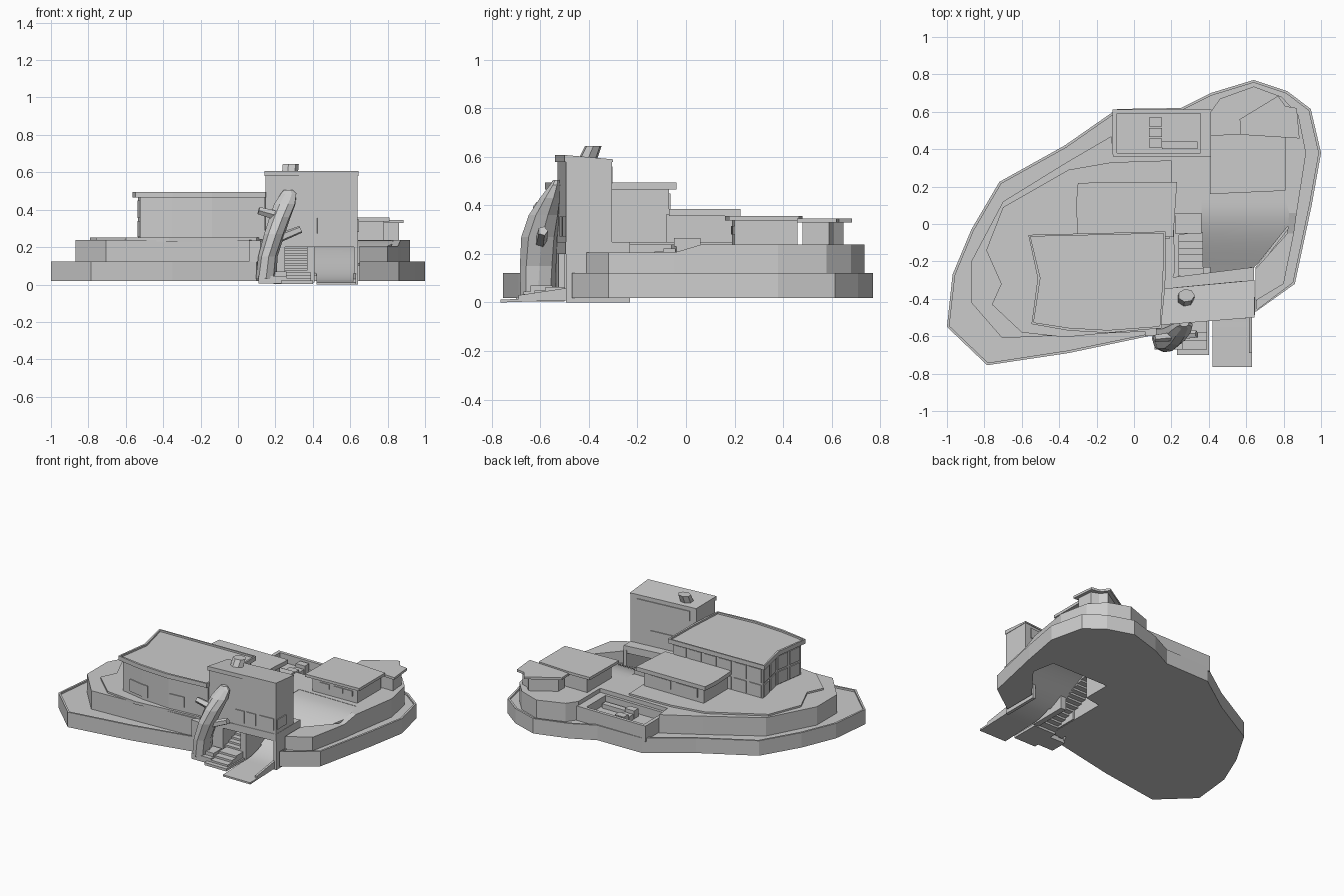
import bpy, bmesh, math
from mathutils import Vector

if "Cube" in bpy.data.objects:
    bpy.data.objects.remove(bpy.data.objects["Cube"])


def finish(name, bm):
    bmesh.ops.recalc_face_normals(bm, faces=bm.faces)
    me = bpy.data.meshes.new(name)
    bm.to_mesh(me)
    bm.free()
    ob = bpy.data.objects.new(name, me)
    bpy.context.collection.objects.link(ob)
    return ob


def prism(name, pts, z0, z1, rim=0, drop=0.012, top=None):
    """Extruded outline, with an optional raised rim or a sloping top."""
    bm = bmesh.new()
    lo = [bm.verts.new((x, y, z0)) for x, y in pts]
    hi = [bm.verts.new((x, y, top(x, y) if top else z1)) for x, y in pts]
    n = len(pts)
    for i in range(n):
        bm.faces.new((lo[i], lo[(i + 1) % n], hi[(i + 1) % n], hi[i]))
    bm.faces.new(lo)
    cap = bm.faces.new(hi)
    bmesh.ops.recalc_face_normals(bm, faces=bm.faces)
    if rim:
        bmesh.ops.inset_region(bm, faces=[cap], thickness=rim)
        new = bmesh.ops.extrude_discrete_faces(bm, faces=[cap])["faces"]
        bmesh.ops.translate(bm, verts=new[0].verts, vec=(0, 0, -drop))
    bmesh.ops.triangulate(bm, faces=[f for f in bm.faces if len(f.verts) > 4])
    return finish(name, bm)


def box(name, x0, x1, y0, y1, z0, z1):
    return prism(name, [(x0, y0), (x1, y0), (x1, y1), (x0, y1)], z0, z1)


def panel(name, a, b, u0, u1, z0, z1, t=0.006):
    """Thin panel lying on the wall that runs from a to b."""
    a, b = Vector(a), Vector(b)
    d = (b - a).normalized()
    n = Vector((d.y, -d.x)) * t
    p, q = a.lerp(b, u0), a.lerp(b, u1)
    return prism(name, [p - n, q - n, q + n, p + n], z0, z1)


def loft(name, rings):
    bm = bmesh.new()
    vs = [[bm.verts.new(p) for p in r] for r in rings]
    n = len(vs[0])
    for r, s in zip(vs, vs[1:]):
        for i in range(n):
            bm.faces.new((r[i], r[(i + 1) % n], s[(i + 1) % n], s[i]))
    bm.faces.new(vs[0])
    bm.faces.new(vs[-1])
    return finish(name, bm)


def ring(x, y, z, rx, ry, n=6, rot=0):
    return [(x + rx * math.cos(rot + math.tau * i / n),
             y + ry * math.sin(rot + math.tau * i / n), z) for i in range(n)]


# Ground plinth with the drive notch
prism("lower_plinth", [
    (-1, -.55), (-.785, -.755), (-.35, -.69), (.1, -.595), (.14, -.5), (.24, -.48), (.24, -.06),
    (.36, -.04), (.36, .16), (.80, .16), (.83, 0), (.65, -.23), (.65, -.47), (.86, -.32), (.95, .1),
    (1, .38), (.945, .615), (.82, .71), (.64, .77), (.41, .7), (.25, .62), (-.09, .615),
    (-.37, .42), (-.72, .225), (-.87, -.03), (-.97, -.27)], .018, .122, rim=.014)

# Upper terrace, dropping beside the drive
def terrace_top(x, y):
    return .205 if x > .6 and y < -.02 else .238

prism("upper_terrace", [
    (-.705, -.61), (.06, -.575), (.14, -.5), (.24, -.48), (.24, -.06), (.36, -.04), (.36, .16),
    (.80, .16), (.83, .06), (.82, -.05), (.65, -.24), (.65, -.41), (.80, -.32), (.855, -.05),
    (.87, .06), (.92, .38), (.88, .58), (.79, .68), (.64, .735), (.46, .67), (.41, .6),
    (.41, .36), (-.11, .36), (-.12, .47), (-.36, .33), (-.70, .12), (-.87, -.2), (-.87, -.42)],
    .10, .238, top=terrace_top)
prism("house_terrace", [
    (-.79, -.14), (-.70, .09), (-.35, .29), (-.12, .33), (.2, .34), (.22, -.25), (.14, -.5),
    (.1, -.56), (-.37, -.605), (-.6, -.58), (-.76, -.43), (-.71, -.32)], .23, .25)

# Sloping drive: smooth rise from the street to the court
rings = []
N = 20
for i in range(N + 1):
    y = -.765 + .945 * i / N
    t = min(max((y + .5) / .6, 0), 1)
    z = .012 + .008 * min(1, i / 5) + .216 * t * t * (3 - 2 * t)
    xl = .42 if y < -.3 else .36
    xr = .63 if y < -.24 else min(.64 + (y + .24) * .8, .83)
    rings.append([(xl, y, z), (xr, y, z), (xr, y, z - .012), (xl, y, z - .012)])
drive = loft("drive", rings)
for f in drive.data.polygons:
    f.use_smooth = abs(f.normal.z) > .5 and len(f.vertices) == 4
drive.data.set_sharp_from_angle(angle=math.radians(40))
prism("drive_kerb", [(.615, -.69), (.63, -.69), (.63, -.49), (.615, -.49)], .01, .055,
      top=lambda x, y: .03 if y < -.6 else .06)

# Entrance stairs and landing
box("stair_landing", .23, .40, -.70, -.5, .004, .022)
for i in range(3):
    box("front_step", .26, .39, -.67 + i * .045, -.49, .02, .035 + i * .014)
for i in range(12):
    y = -.5 + i * .037
    box("stair_step", .24, .37, y, y + .05, .06 + i * .0135 - .04, .075 + i * .0135)
box("stair_wall", .37, .41, -.5, -.23, .01, .21)
box("garden_step_wall", .06, .12, -.60, -.5, .12, .235)
box("planter", .19, .26, -.64, -.55, .004, .07)

# Tower block standing on a deeper deck over the drive
T = [(.148, -.53), (.64, -.495), (.64, -.305), (.165, -.35)]
prism("tower_deck", [(.145, -.535), (.642, -.497), (.642, -.23), (.165, -.29)], .2, .25)
prism("tower", T, .24, .605, top=lambda x, y: .6 if y < -.4 else .586)
prism("tower_roof", [(.143, -.54), (.643, -.5), (.643, -.3), (.163, -.345)], .58, .61,
      top=lambda x, y: .608 if y < -.4 else .59)
box("right_pier", .62, .642, -.495, -.23, .0, .22)
prism("left_pier", [(.145, -.535), (.25, -.525), (.25, -.3), (.165, -.3)], .02, .21)
for u0, u1 in ((.40, .53), (.56, .70), (.76, .97)):
    panel("tower_front_window", T[0], T[1], u0, u1, .272, .355)
panel("tower_side_window", T[1], T[2], .05, .55, .28, .348)
panel("tower_back_window", T[2], T[3], .1, .9, .49, .56)
panel("tower_rear_window", T[2], T[3], .3, .75, .26, .36)
loft("chimney", [ring(.275, -.405, .59, .045, .04, 7), ring(.28, -.382, .645, .045, .035, 7)])

# Main house with curved front
H = [(-.535, -.085), (-.49, -.29), (-.525, -.515), (-.35, -.55), (-.14, -.565), (.145, -.54),
     (.155, -.3), (.15, -.07)]
prism("house_walls", H, .24, .47)
prism("house_roof", [(-.565, -.058), (-.515, -.29), (-.548, -.535), (-.35, -.57), (-.14, -.582),
      (.148, -.557), (.168, -.29), (.168, -.04)], .465, .495, rim=.015)
panel("house_front_window", H[2], H[3], .37, 1, .27, .355)
panel("house_front_window", H[3], H[4], 0, .2, .27, .355)
panel("house_front_window", H[4], H[5], .04, .4, .28, .355)
for i in range(3):
    u = i / 3
    panel("court_window", H[6], H[7], u + .04, u + .30, .36, .46)
    panel("court_door", H[6], H[7], u + .04, u + .30, .252, .35)
for a, b, n in ((H[7], H[0], 6), (H[0], H[1], 2), (H[1], H[2], 2)):
    for i in range(n):
        panel("garden_window", a, b, (i + .1) / n, (i + .9) / n, .355, .45)
        panel("garden_glass", a, b, (i + .1) / n, (i + .9) / n, .255, .34)

# Garden annex behind the house
prism("annex_walls", [(-.27, -.09), (.19, -.08), (.19, .19), (-.27, .19)], .24, .365)
prism("annex_roof", [(-.31, .1), (-.30, -.07), (.21, -.07), (.23, .225), (-.30, .22)], .357, .385)
panel("annex_window", (.19, .19), (-.27, .19), .1, .45, .28, .34)
panel("annex_window", (.19, .19), (-.27, .19), .55, .9, .28, .34)
box("court_wall", .22, .36, -.05, .06, .23, .265)

# Guest wing on the right
prism("guest_walls", [(.44, .19), (.78, .2), (.78, .46), (.44, .46)], .23, .34)
prism("guest_roof", [(.405, .16), (.81, .178), (.81, .465), (.57, .48), (.41, .475)], .338, .357)
for u in (.18, .48, .70):
    panel("guest_window", (.44, .19), (.78, .2), u, u + .2, .28, .315)
prism("end_room_walls", [(.6, .48), (.6, .55), (.76, .65), (.80, .61), (.85, .59), (.86, .48)],
      .23, .335)
prism("end_room_roof", [(.57, .47), (.565, .56), (.77, .685), (.81, .63), (.87, .62), (.885, .458)],
      .33, .346)

# Sunken patio with seats
box("patio_floor", -.105, .405, .36, .605, .1, .15)
for x0, x1, y0, y1 in ((-.115, .415, .59, .612), (-.115, .415, .355, .38),
                       (-.115, -.09, .36, .61), (.355, .412, .36, .61)):
    box("patio_wall", x0, x1, y0, y1, .1, .21)
for i in range(3):
    box("patio_seat", .08, .15, .41 + i * .056, .458 + i * .056, .14, .205 if i != 1 else .185)
box("patio_bench", .15, .34, .40, .44, .14, .18)

# Leaning trunk at the entrance: x, y, z and half widths per section
S = [(.15, -.61, .03, .055, .072), (.16, -.61, .15, .052, .075), (.195, -.605, .27, .056, .075),
     (.225, -.585, .36, .058, .065), (.25, -.56, .43, .06, .045), (.27, -.54, .485, .045, .022),
     (.268, -.535, .505, .025, .014)]
loft("leaning_trunk", [ring(*s, 8, .08 * i) for i, s in enumerate(S)])
box("trunk_foot", .11, .26, -.67, -.55, .005, .045)


def limb(name, a, b, r):
    a, b = Vector(a), Vector(b)
    q = (b - a).to_track_quat('Z', 'Y')
    loft(name, [[p + q @ Vector(c) for c in ring(0, 0, 0, w, w, 5)] for p, w in ((a, r), (b, r * .8))])


limb("left_branch", (.2, -.6, .37), (.11, -.61, .395), .026)
limb("right_branch", (.2, -.6, .24), (.335, -.59, .295), .026)
